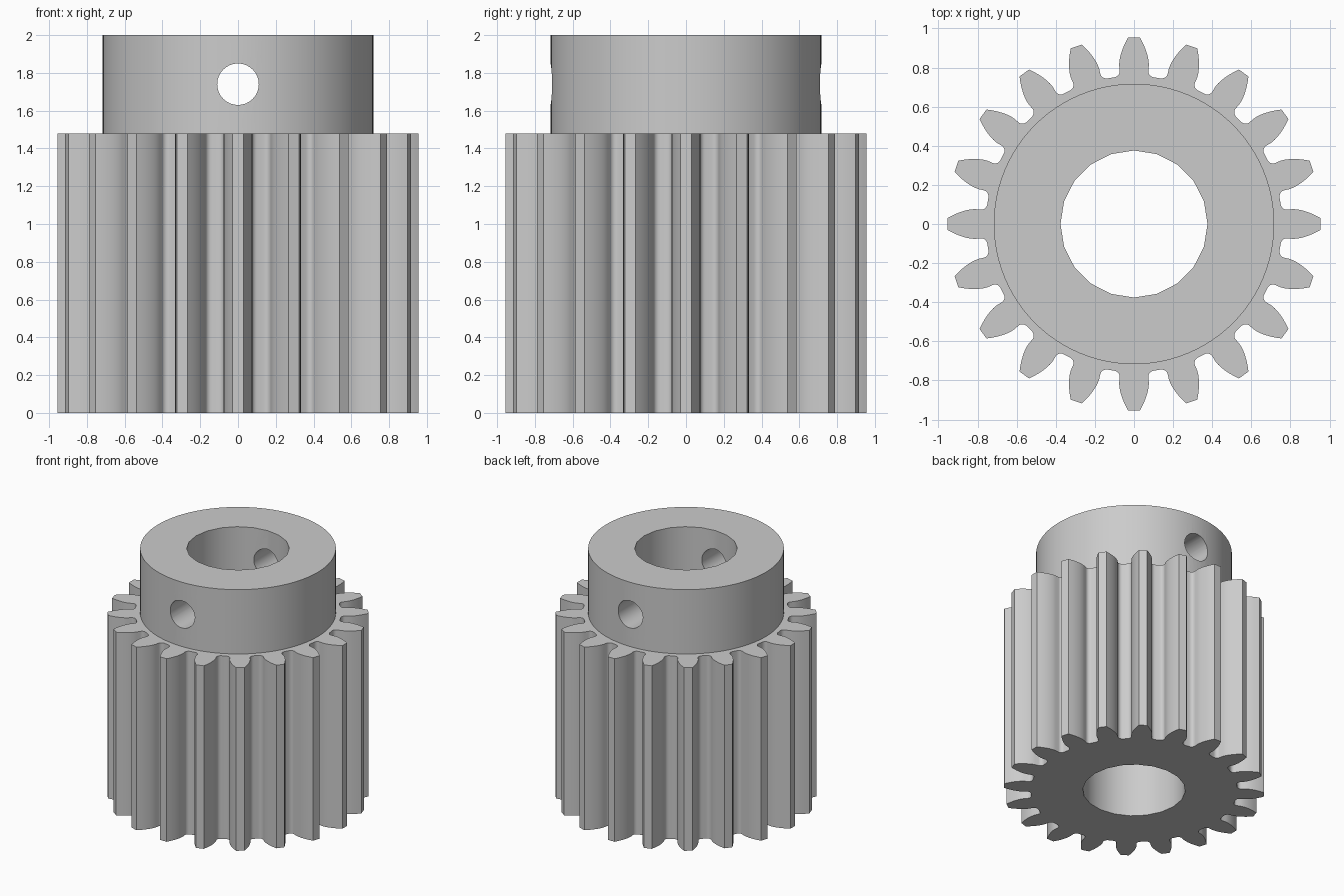
import bpy
import bmesh
from math import pi, sin, cos, tan, acos, radians

if "Cube" in bpy.data.objects:
    bpy.data.objects.remove(bpy.data.objects["Cube"], do_unlink=True)

TEETH = 20
TIP_R, ROOT_R, PITCH_R = 0.955, 0.757, 0.868
HUB_R, BORE_R, PIN_R = 0.717, 0.376, 0.11
GEAR_TOP, TOP, PIN_Z = 1.48, 2.0, 1.74

steel = bpy.data.materials.new("plain_grey")
steel.use_nodes = True
grey = (0.6, 0.6, 0.6, 1)
steel.diffuse_color = grey
steel.node_tree.nodes["Principled BSDF"].inputs["Base Color"].default_value = grey


def involute(a):
    return tan(a) - a


def half_tooth():
    """Radius and half-angle pairs from the tip down to the root."""
    pressure = radians(20)
    base_r = PITCH_R * cos(pressure)
    base_half = pi / (2 * TEETH) + involute(pressure)
    pts = []
    for i in range(7):
        r = TIP_R + (base_r - TIP_R) * i / 6
        pts.append((r, base_half - involute(acos(min(1, base_r / r)))))
    # rounded corner between flank and root
    fillet = 0.03
    for i in range(6):
        a = pi / 2 * i / 5
        r = ROOT_R + fillet * (1 - sin(a))
        pts.append((r, base_half + fillet * (1 - cos(a)) / r))
    return pts


def prism(name, outline, z0, z1):
    bm = bmesh.new()
    face = bm.faces.new([bm.verts.new((x, y, z0)) for x, y in outline])
    ext = bmesh.ops.extrude_face_region(bm, geom=[face])
    top = [v for v in ext["geom"] if isinstance(v, bmesh.types.BMVert)]
    bmesh.ops.translate(bm, verts=top, vec=(0, 0, z1 - z0))
    bmesh.ops.recalc_face_normals(bm, faces=bm.faces)
    mesh = bpy.data.meshes.new(name)
    bm.to_mesh(mesh)
    bm.free()
    mesh.materials.append(steel)
    obj = bpy.data.objects.new(name, mesh)
    bpy.context.collection.objects.link(obj)
    return obj


def circle(radius, sides):
    return [(radius * cos(2 * pi * i / sides), radius * sin(2 * pi * i / sides))
            for i in range(sides)]


def cut(obj, cutters):
    bpy.context.view_layer.objects.active = obj
    for cutter in cutters:
        mod = obj.modifiers.new("cut", 'BOOLEAN')
        mod.operation = 'DIFFERENCE'
        mod.solver = 'EXACT'
        mod.object = cutter
        bpy.ops.object.modifier_apply(modifier=mod.name)


# toothed body
side = half_tooth()
tooth = [(r, -a) for r, a in reversed(side)] + side
outline = [(r * cos(a + 2 * pi * k / TEETH), r * sin(a + 2 * pi * k / TEETH))
           for k in range(TEETH) for r, a in tooth]
gear = prism("toothed_body", outline, 0, GEAR_TOP)

# collar on top
hub = prism("collar", circle(HUB_R, 96), GEAR_TOP, TOP)

# shaft bore and cross pin hole
bore = prism("bore_cutter", circle(BORE_R, 20), -0.5, TOP + 0.5)
pin = prism("pin_cutter", circle(PIN_R, 32), -1, 1)
pin.rotation_euler.x = pi / 2
pin.location.z = PIN_Z
bpy.context.view_layer.update()
cut(gear, [bore])
cut(hub, [bore, pin])
for helper in (bore, pin):
    bpy.data.objects.remove(helper, do_unlink=True)

# smooth curved walls, crisp corners
for obj in (gear, hub):
    bpy.ops.object.select_all(action='DESELECT')
    obj.select_set(True)
    bpy.context.view_layer.objects.active = obj
    bpy.ops.object.shade_smooth_by_angle(angle=radians(30))
